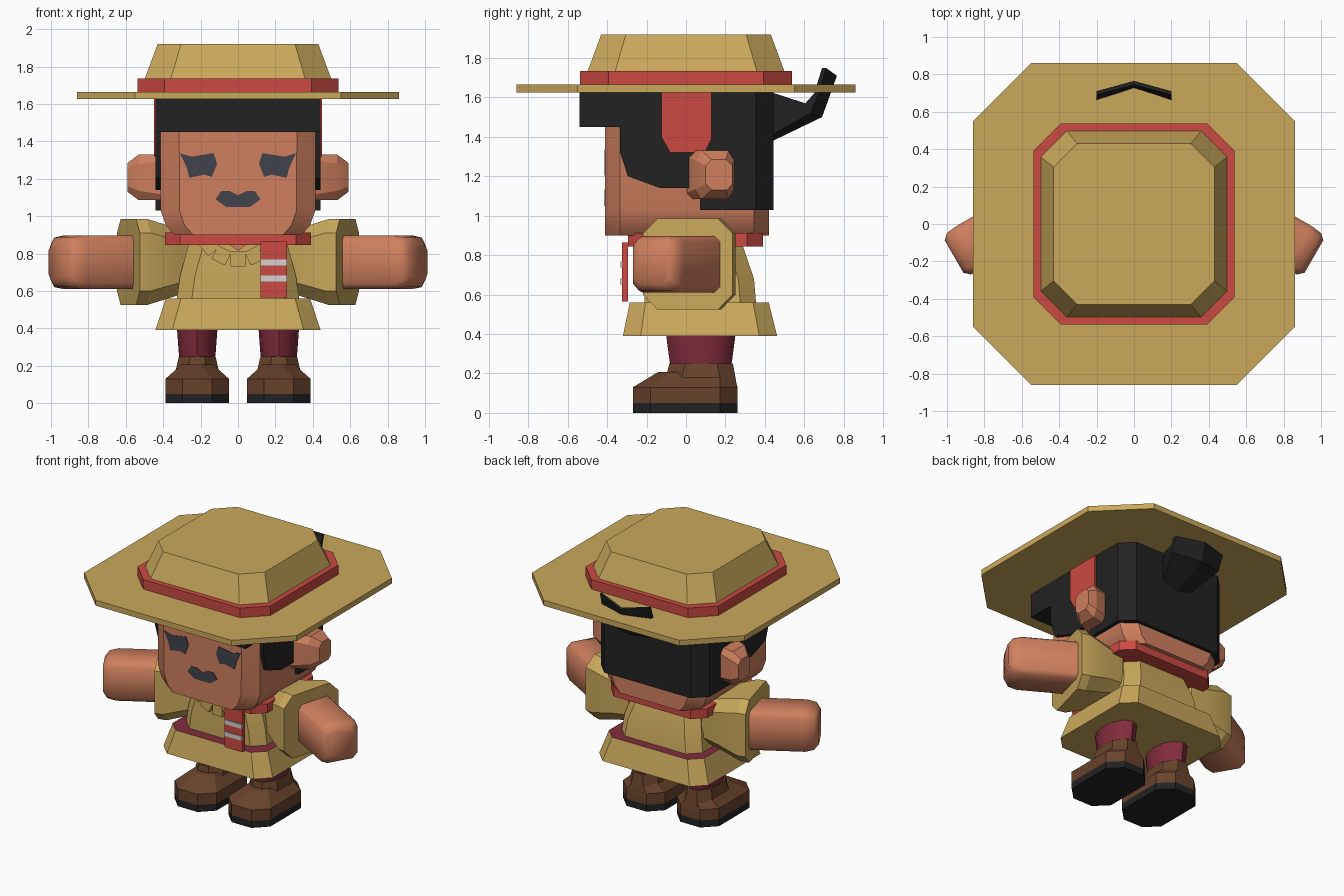
import bpy, bmesh, math
from mathutils import Vector, Matrix

old = bpy.data.objects.get("Cube")
if old:
    bpy.data.objects.remove(old, do_unlink=True)


def material(name, r, g, b):
    def lin(v):
        v /= 255
        return v / 12.92 if v <= 0.04045 else ((v + 0.055) / 1.055) ** 2.4
    col = (lin(r), lin(g), lin(b), 1)
    m = bpy.data.materials.new(name)
    m.use_nodes = True
    m.diffuse_color = col
    bsdf = m.node_tree.nodes["Principled BSDF"]
    bsdf.inputs["Base Color"].default_value = col
    bsdf.inputs["Roughness"].default_value = 0.8
    return m


TAN = material("khaki cloth", 203, 169, 92)
SKIN = material("skin", 208, 128, 95)
RED = material("red cloth", 203, 74, 66)
MAROON = material("maroon cloth", 130, 44, 61)
BROWN = material("brown leather", 104, 66, 43)
BLACK = material("black", 34, 34, 34)
SLATE = material("face paint", 66, 66, 77)
WHITE = material("white stripe", 212, 210, 208)


def finish(name, bm, mat, angle=35):
    bmesh.ops.recalc_face_normals(bm, faces=bm.faces[:])
    me = bpy.data.meshes.new(name)
    bm.to_mesh(me)
    bm.free()
    me.materials.append(mat)
    ob = bpy.data.objects.new(name, me)
    bpy.context.collection.objects.link(ob)
    bpy.ops.object.select_all(action='DESELECT')
    ob.select_set(True)
    bpy.context.view_layer.objects.active = ob
    bpy.ops.object.shade_smooth_by_angle(angle=math.radians(angle))
    return ob


def loft_mesh(rings, side=1, mtx=Matrix()):
    """Skin a list of point rings and cap both ends."""
    bm = bmesh.new()
    loops = []
    for ring in rings:
        pts = [mtx @ Vector(p) for p in ring]
        loops.append([bm.verts.new((p.x * side, p.y, p.z)) for p in pts])
    n = len(loops[0])
    for a, b in zip(loops, loops[1:]):
        for i in range(n):
            j = (i + 1) % n
            bm.faces.new((a[i], a[j], b[j], b[i]))
    bm.faces.new(loops[0])
    bm.faces.new(loops[-1])
    return bm


def loft(name, rings, mat, side=1, mtx=Matrix(), angle=35):
    return finish(name, loft_mesh(rings, side, mtx), mat, angle)


def cut_rect(a0, a1, b0, b1, ca, cb):
    """Rectangle with cut corners."""
    return [(a0 + ca, b0), (a1 - ca, b0), (a1, b0 + cb), (a1, b1 - cb),
            (a1 - ca, b1), (a0 + ca, b1), (a0, b1 - cb), (a0, b0 + cb)]


def flat(z, x0, x1, y0, y1, ca, cb=None):
    return [(a, b, z) for a, b in cut_rect(x0, x1, y0, y1, ca, cb or ca)]


def upright(x, hy, hz, c):
    return [(x, a, b) for a, b in cut_rect(-hy, hy, -hz, hz, c, c)]


def square(z, h, c):
    return flat(z, -h, h, -h, h, c)


def plate(name, outline, y0, y1, mat, side=1):
    return loft(name, [[(x, y, z) for x, z in outline] for y in (y0, y1)], mat, side)


def box(x0, x1, z0, z1):
    return [(x0, z0), (x1, z0), (x1, z1), (x0, z1)]


# Hat
loft("hat_brim", [square(1.625, .86, .31), square(1.665, .86, .31)], TAN)
loft("hat_band", [square(1.66, .537, .145), square(1.735, .537, .145)], RED)
loft("hat_crown", [square(1.73, .5, .14), square(1.92, .43, .125)], TAN)

# Head
loft("head", [flat(.9, -.34, .34, -.41, .42, .1, .075),
              flat(.95, -.385, .385, -.41, .42, .1, .075),
              flat(1.03, -.413, .413, -.41, .42, .1, .075),
              flat(1.6, -.415, .415, -.41, .42, .1, .075)], SKIN)

# Hair: side profile pulled across the head, back corners cut
hair = [(-.54, 1.63), (-.54, 1.45), (-.335, 1.45), (-.335, 1.325), (-.295, 1.2),
        (-.13, 1.14), (.07, 1.14), (.07, 1.03), (.445, 1.03), (.445, 1.63)]
bm = loft_mesh([[(x, y, z) for y, z in hair] for x in (-.44, .44)])
back = [e for e in bm.edges if all(v.co.y > .44 for v in e.verts)
        and abs(e.verts[0].co.z - e.verts[1].co.z) > .3]
bmesh.ops.bevel(bm, geom=back, offset=.09, segments=1, affect='EDGES')
finish("hair", bm, BLACK)


# Ponytail: folded fan sweeping up through the brim
def fan(half, mid_low, mid_up, side_low, side_up):
    return [(-half, *side_low), (0, *mid_low), (half, *side_low),
            (half, *side_up), (0, *mid_up), (-half, *side_up)]


loft("ponytail", [
    fan(.11, (.42, 1.37), (.42, 1.63), (.42, 1.4), (.42, 1.63)),
    fan(.2, (.69, 1.5), (.66, 1.55), (.63, 1.52), (.605, 1.57)),
    fan(.2, (.73, 1.61), (.71, 1.61), (.675, 1.62), (.65, 1.62)),
    fan(.2, (.765, 1.71), (.745, 1.715), (.71, 1.75), (.69, 1.75))],
    BLACK, angle=20)

# Mouth
plate("mouth", [(-.12, 1.09), (-.09, 1.134), (-.045, 1.134), (0, 1.112), (.045, 1.134),
                (.09, 1.134), (.12, 1.09), (.065, 1.05), (-.065, 1.05)],
      -.414, -.406, SLATE)

# Torso, skirt and collar
loft("torso", [flat(.5, -.335, .335, -.21, .36, .08),
               flat(.68, -.31, .31, -.21, .345, .08),
               flat(.9, -.25, .25, -.2, .27, .08)], TAN, angle=20)
skirt = loft("skirt", [flat(.39, -.442, .442, -.32, .462, .09),
                       flat(.56, -.385, .385, -.285, .42, .08)], TAN)
skirt.data.materials.append(MAROON)
for f in skirt.data.polygons:
    if f.normal.z > .9:
        f.material_index = 1
loft("collar", [flat(.845, -.39, .39, -.295, .39, .08),
                flat(.912, -.39, .39, -.295, .39, .08)], RED)
plate("neck_opening", [(-.06, .86), (0, .815), (.06, .86)], -.215, -.2, SKIN)

# Scarf tail with pale stripes
plate("scarf_tail", box(.12, .262, .565, .865), -.325, -.295, RED)
for z in (.65, .737):
    plate("scarf_stripe", box(.12, .262, z, z + .032), -.331, -.324, WHITE)

# Necklace beads on an arc
for a in (-50, -26, 0, 26, 50):
    turn = Matrix.Translation((0, 0, .97)) @ Matrix.Rotation(math.radians(-a), 4, 'Y')
    tooth = [(-.04, -.28), (.04, -.28), (.04, -.2), (-.04, -.2)]
    loft("necklace_bead", [[(x * w, y, z * w) for x, z in tooth]
                           for y, w in ((-.24, 1), (-.2, 1))],
         TAN, mtx=turn @ Matrix.Translation((0, 0, .04)))

# Paired parts
for s, tag in ((1, "left_"), (-1, "right_")):
    plate(tag + "eye", [(.31, 1.337), (.25, 1.318), (.13, 1.337), (.112, 1.28), (.14, 1.21),
                        (.18, 1.222), (.26, 1.205), (.275, 1.262)], -.414, -.406, SLATE, s)

    # Ear flares outward toward the back
    loft(tag + "ear", [
        [(.4, a, b) for a, b in cut_rect(.0, .22, 1.085, 1.33, .03, .03)],
        [(.53, a, b) for a, b in cut_rect(.05, .245, 1.085, 1.33, .03, .05)],
        [(.59, a, b) for a, b in cut_rect(.1, .235, 1.13, 1.285, .03, .03)]], SKIN, s, angle=20)

    # Ribbon hanging over the hair
    tab = [(-.125, 1.63), (-.125, 1.4), (-.08, 1.32), (.095, 1.32), (.13, 1.39), (.13, 1.63)]
    loft(tag + "ribbon", [[(x, y, z) for y, z in tab] for x in (.43, .449)], RED, s)

    # Sleeve and arm reach out and slightly forward
    mtx = Matrix.Translation((.47, .04, .755)) @ Matrix.Rotation(math.radians(-15), 4, 'Z')
    loft(tag + "sleeve", [upright(-.22, .15, .15, .05), upright(-.1, .19, .185, .07),
                          upright(.06, .235, .23, .075), upright(.12, .235, .23, .075)],
         TAN, s, mtx, angle=20)
    mtx = Matrix.Translation((.962, -.174, .753)) @ Matrix.Rotation(math.radians(-30), 4, 'Z')
    loft(tag + "arm", [upright(-.48, .135, .143, .03), upright(-.09, .135, .143, .03),
                       upright(-.03, .128, .132, .035), upright(0, .1, .1, .035)],
         SKIN, s, mtx, angle=50)

    # Leg
    rings = []
    for z, rx, ry in ((.22, .09, .15), (.26, .098, .158), (.45, .112, .183)):
        rings.append([(.218 + rx * math.cos(math.tau * i / 12),
                       .075 + ry * math.sin(math.tau * i / 12), z) for i in range(12)])
    loft(tag + "leg", rings, MAROON, s)

    # Boot
    loft(tag + "sole", [flat(0, .048, .388, -.27, .262, .09, .09),
                        flat(.05, .048, .388, -.27, .262, .09, .09)], BLACK, s)
    loft(tag + "boot_foot", [flat(.05, .048, .388, -.27, .262, .09, .09),
                             flat(.13, .048, .388, -.27, .262, .09, .09),
                             flat(.208, .135, .301, -.14, .235, .07, .06)], BROWN, s, angle=20)
    loft(tag + "boot_shaft", [flat(.14, .095, .341, -.11, .258, .07, .08),
                              flat(.25, .12, .316, -.085, .238, .06, .08)], BROWN, s)
